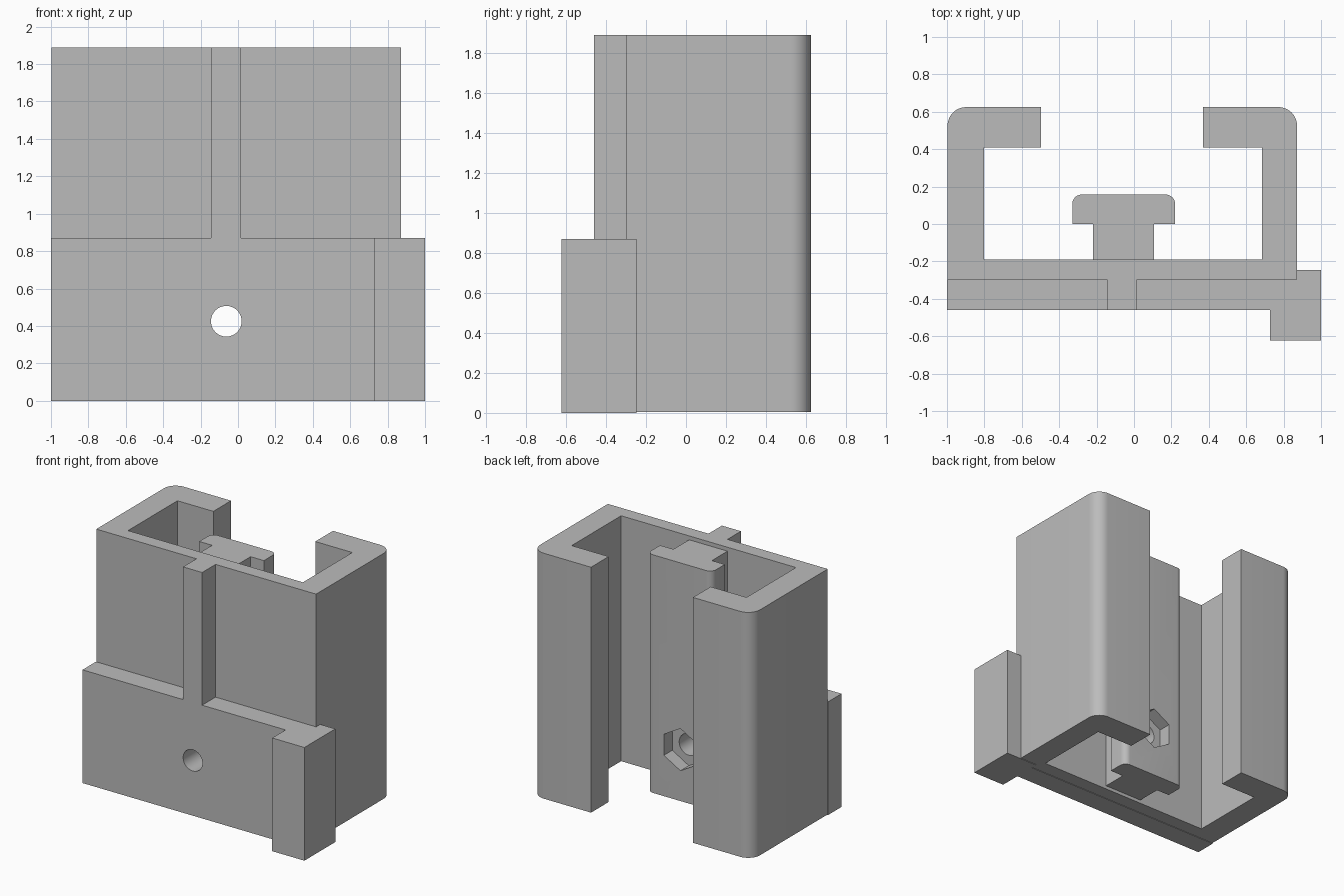
import bpy, bmesh, math
from mathutils import Vector

cube = bpy.data.objects.get("Cube")
if cube:
    bpy.data.objects.remove(cube, do_unlink=True)

grey = bpy.data.materials.new("plain grey")
grey.use_nodes = True
colour = (0.5, 0.5, 0.5, 1)
grey.diffuse_color = colour
grey.node_tree.nodes["Principled BSDF"].inputs["Base Color"].default_value = colour

HEIGHT, STEP, MID = 1.89, 0.87, -0.0625


def outline(corners, segments=10):
    """Turn (x, y, radius) corners into a profile with rounded corners."""
    points = []
    for i, (x, y, r) in enumerate(corners):
        p = Vector((x, y))
        if not r:
            points.append(p)
            continue
        a = (Vector(corners[i - 1][:2]) - p).normalized() * r
        b = (Vector(corners[(i + 1) % len(corners)][:2]) - p).normalized() * r
        for k in range(segments + 1):
            t = k / segments * math.pi / 2
            points.append(p + a * (1 - math.sin(t)) + b * (1 - math.cos(t)))
    return points


def prism(name, corners, z0, z1):
    """Extrude a profile upwards from z0 to z1."""
    bm = bmesh.new()
    face = bm.faces.new([bm.verts.new((p.x, p.y, z0)) for p in outline(corners)])
    top = bmesh.ops.extrude_face_region(bm, geom=[face])["geom"]
    bmesh.ops.translate(bm, vec=(0, 0, z1 - z0),
                        verts=[g for g in top if isinstance(g, bmesh.types.BMVert)])
    bmesh.ops.recalc_face_normals(bm, faces=bm.faces)
    mesh = bpy.data.meshes.new(name)
    bm.to_mesh(mesh)
    bm.free()
    mesh.materials.append(grey)
    obj = bpy.data.objects.new(name, mesh)
    bpy.context.collection.objects.link(obj)
    return obj


def box(name, x0, x1, y0, y1, z0, z1):
    return prism(name, [(x0, y0, 0), (x1, y0, 0), (x1, y1, 0), (x0, y1, 0)], z0, z1)


def cutter(name, sides, radius, y0, y1):
    """Prism along y through the bolt centre."""
    bpy.ops.mesh.primitive_cylinder_add(
        vertices=sides, radius=radius, depth=y1 - y0,
        location=(MID, (y0 + y1) / 2, 0.425), rotation=(math.pi / 2, 0, 0))
    obj = bpy.context.object
    obj.name = name
    obj.hide_render = True
    obj.data.materials.append(grey)
    return obj


def activate(obj):
    bpy.ops.object.select_all(action="DESELECT")
    obj.select_set(True)
    bpy.context.view_layer.objects.active = obj


def cut(obj, tool):
    activate(obj)
    mod = obj.modifiers.new("cut", "BOOLEAN")
    mod.operation, mod.solver, mod.object = "DIFFERENCE", "EXACT", tool
    bpy.ops.object.modifier_apply(modifier=mod.name)


# C-shaped channel with inward lips and rounded rear corners
L, R, FRONT, BACK = -0.997, 0.872, -0.297, 0.625
channel = prism("channel", [
    (L, FRONT, 0), (R, FRONT, 0), (R, BACK, 0.1), (0.37, BACK, 0),
    (0.37, 0.41, 0), (0.685, 0.41, 0), (0.685, -0.19, 0), (-0.802, -0.19, 0),
    (-0.802, 0.41, 0), (-0.497, 0.41, 0), (-0.497, BACK, 0), (L, BACK, 0.1)],
    0.004, HEIGHT)

# T-shaped rail inside the channel
rail = prism("inner_rail", [
    (-0.22, -0.192, 0), (0.107, -0.192, 0), (0.107, 0, 0), (0.22, 0, 0),
    (0.22, 0.157, 0.05), (-0.33, 0.157, 0.05), (-0.33, 0, 0), (-0.22, 0, 0)],
    0.03, HEIGHT - 0.03)

# Front plate, rib above it and corner block
plate = box("front_plate", -1, 0.726, -0.46, FRONT, 0, STEP)
rib = box("front_rib", -0.145, 0.017, -0.46, FRONT, STEP, HEIGHT)
block = box("corner_block", 0.726, 1, -0.622, -0.247, 0, STEP)

# Bolt hole through everything, and hexagonal nut pocket in the rail
bolt = cutter("bolt_cutter", 48, 0.082, -0.8, 0.4)
nut = cutter("nut_cutter", 6, 0.162, 0.055, 0.4)
for part in (channel, rail, plate):
    cut(part, bolt)
cut(rail, nut)
for tool in (bolt, nut):
    bpy.data.objects.remove(tool, do_unlink=True)

for part in (channel, rail, plate):
    activate(part)
    bpy.ops.object.shade_smooth_by_angle(angle=math.radians(30))
